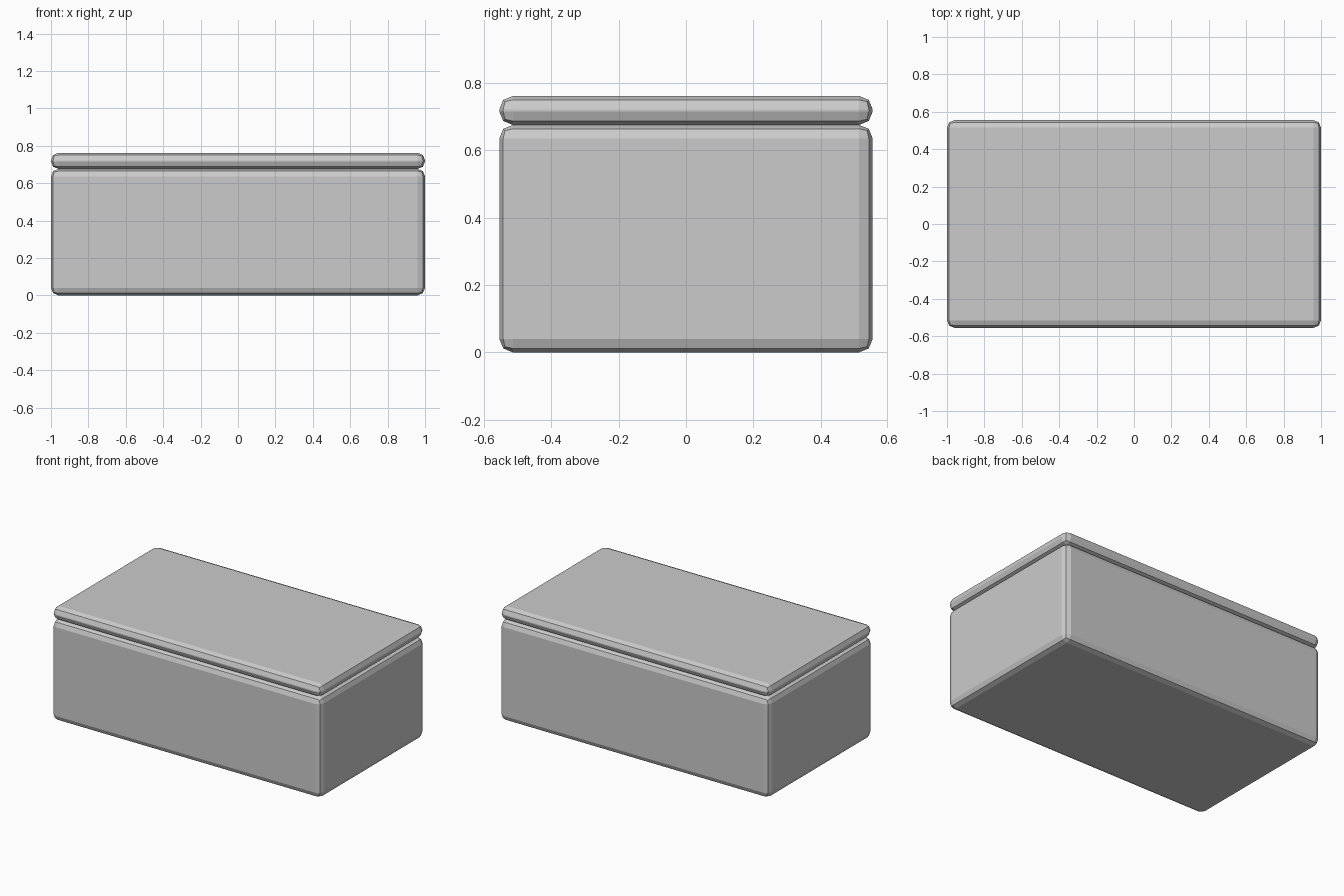
import bpy

if "Cube" in bpy.data.objects:
    bpy.data.objects.remove(bpy.data.objects["Cube"])

WIDTH, DEPTH = 2.0, 1.11
BEVEL = 0.04


def rounded_box(name, z0, z1):
    """Box spanning z0..z1 with two-segment rounded edges."""
    bpy.ops.mesh.primitive_cube_add(size=1, location=(0, 0, (z0 + z1) / 2))
    ob = bpy.context.object
    ob.name = name
    ob.scale = (WIDTH, DEPTH, z1 - z0)
    bpy.ops.object.transform_apply(location=False, rotation=False, scale=True)
    mod = ob.modifiers.new("rounded_edges", 'BEVEL')
    mod.width = BEVEL
    mod.segments = 2
    mod.limit_method = 'NONE'
    return ob


# Main box and the thin lid resting on it
rounded_box("box_body", 0.0, 0.676)
rounded_box("box_lid", 0.676, 0.762)
